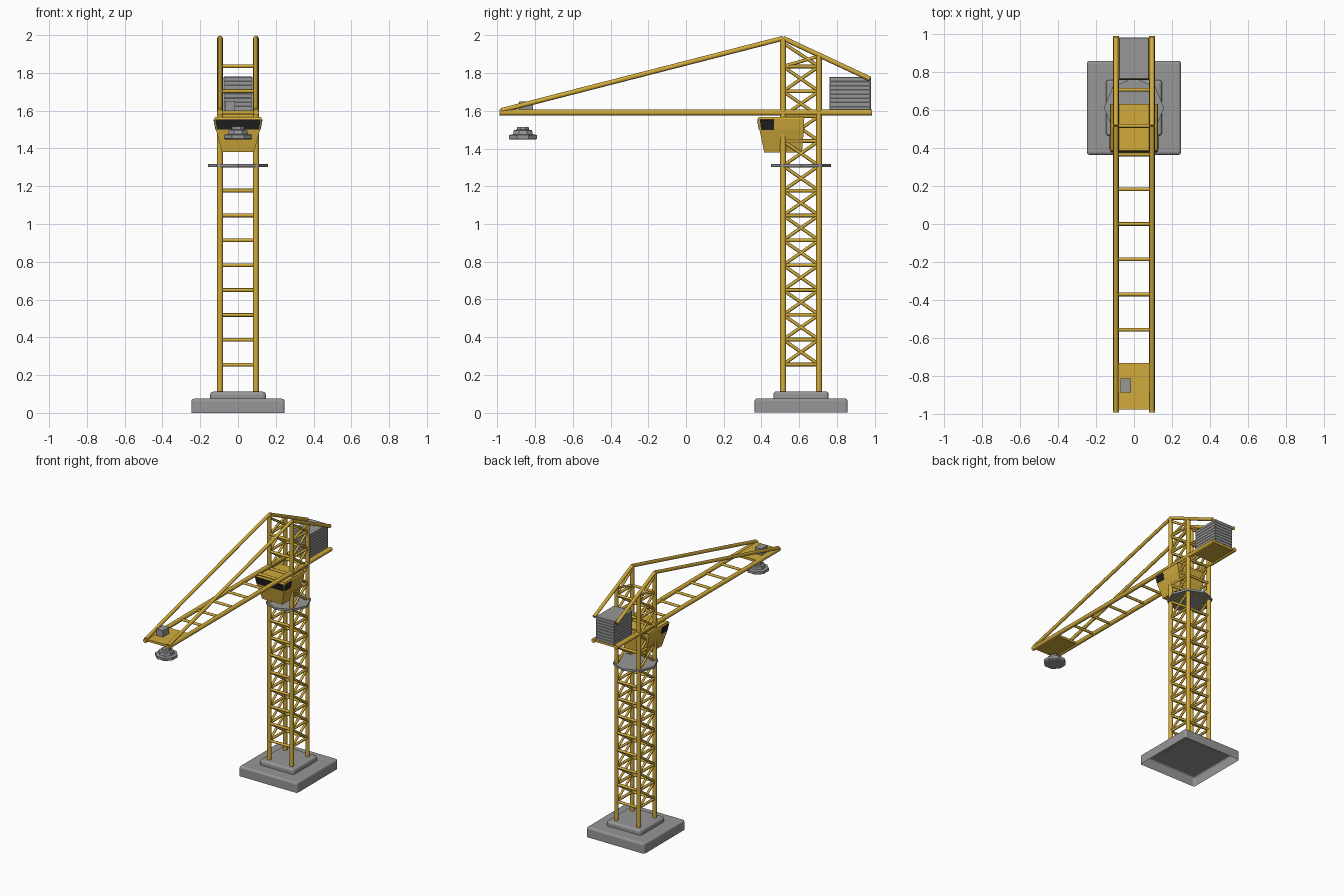
import bpy, bmesh, math
from mathutils import Vector, Matrix

if "Cube" in bpy.data.objects:
    bpy.data.objects.remove(bpy.data.objects["Cube"])


def material(name, color):
    m = bpy.data.materials.new(name)
    m.diffuse_color = color
    m.use_nodes = True
    m.node_tree.nodes["Principled BSDF"].inputs["Base Color"].default_value = m.diffuse_color
    return m


YELLOW = material("yellow_paint", (0.64, 0.41, 0.045, 1))
GREY = material("dark_grey", (0.31, 0.31, 0.31, 1))
BLACK = material("dark_glass", (0.015, 0.015, 0.015, 1))


def finish(name, bm, mat=GREY):
    bmesh.ops.recalc_face_normals(bm, faces=bm.faces[:])
    me = bpy.data.meshes.new(name)
    bm.to_mesh(me)
    bm.free()
    ob = bpy.data.objects.new(name, me)
    bpy.context.collection.objects.link(ob)
    me.materials.append(mat)
    return ob


def add_rod(bm, a, b, r, sides=10):
    a, b = Vector(a), Vector(b)
    d = b - a
    mtx = Matrix.Translation((a + b) / 2) @ d.to_track_quat('Z', 'Y').to_matrix().to_4x4()
    res = bmesh.ops.create_cone(bm, cap_ends=True, segments=sides, radius1=r, radius2=r,
                                depth=d.length, matrix=mtx)
    for f in {f for v in res["verts"] for f in v.link_faces}:
        f.smooth = len(f.verts) == 4
    for e in {e for v in res["verts"] for e in v.link_edges}:
        e.smooth = all(f.smooth for f in e.link_faces)


def rods(name, segs, r, sides=10):
    bm = bmesh.new()
    for a, b in segs:
        add_rod(bm, a, b, r, sides)
    return finish(name, bm, YELLOW)


def box(name, lo, hi, mat=GREY, bevel=0, segments=3, open_bottom=False):
    lo, hi = Vector(lo), Vector(hi)
    bm = bmesh.new()
    bmesh.ops.create_cube(bm, size=1, matrix=Matrix.Translation((lo + hi) / 2)
                          @ Matrix.Diagonal((*(hi - lo), 1)))
    if open_bottom:
        low = [f for f in bm.faces if f.calc_center_median().z < lo.z + 1e-4]
        bmesh.ops.delete(bm, geom=low, context='FACES_ONLY')
    if bevel:
        edges = [e for e in bm.edges if max(v.co.z for v in e.verts) > lo.z + 1e-4]
        bmesh.ops.bevel(bm, geom=edges, offset=bevel, segments=segments, profile=0.5,
                        affect='EDGES')
    return finish(name, bm, mat)


def lathe(name, profile, center, sides, turn=0):
    bm = bmesh.new()
    rings = []
    for r, z in profile:
        angles = [2 * math.pi * i / sides + turn for i in range(sides)]
        rings.append([bm.verts.new((center[0] + r * math.cos(a),
                                    center[1] + r * math.sin(a), z)) for a in angles])
    for p, q in zip(rings, rings[1:]):
        for i in range(sides):
            j = (i + 1) % sides
            bm.faces.new((p[i], p[j], q[j], q[i]))
    bm.faces.new(rings[0])
    bm.faces.new(rings[-1])
    return finish(name, bm)


X, YF, YR = 0.095, 0.515, 0.705
CY = 0.61

# Foundation: hollow slab with a smaller plinth
box("foundation_slab", (-0.247, CY - 0.247, 0), (0.247, CY + 0.247, 0.075),
    bevel=0.014, open_bottom=True)
box("foundation_plinth", (-0.147, CY - 0.147, 0.07), (0.147, CY + 0.147, 0.112), bevel=0.016)

# Mast posts
apex = 1.985
rods("mast_posts", [((x, y, 0.1), (x, y, top)) for x in (-X, X)
                    for y, top in ((YF, apex), (YR, 1.89))], 0.016)

# Mast rungs and cross bracing
step = 0.1317
levels = [0.255 + step * i for i in range(13)]
rungs, braces = [], []
for z in levels:
    rungs += [((-X, y, z), (X, y, z)) for y in (YF, YR)]
    rungs += [((x, YF, z), (x, YR, z)) for x in (-X, X)]
for x in (-X, X):
    for z in levels[:-1]:
        braces += [((x, YF, z), (x, YR, z + step)), ((x, YR, z), (x, YF, z + step))]
    braces += [((x, YF, levels[-1]), (x, YR, 1.89)), ((x, YR, levels[-1]), (x, YF, 1.96))]
rods("mast_rungs", rungs, 0.01, 8)
rods("mast_bracing", braces, 0.009, 8)

# Octagonal service platform
lathe("service_platform", [(0.158, 1.302), (0.158, 1.318)], (0, CY), 8)

# Jib beams and rungs
ZJ = 1.591
rods("jib_beams", [((x, -0.99, ZJ), (x, 0.987, ZJ)) for x in (-X, X)], 0.016)
rods("jib_rungs", [((-X, y, ZJ), (X, y, ZJ))
                   for y in (-0.555, -0.37, -0.185, 0, 0.182, 0.365, 0.765)], 0.01, 8)

# Tie rods from the mast head
ties = []
for x in (-X, X):
    ties += [((x, YF, apex), (x, -0.98, 1.602)), ((x, YF, apex), (x, 0.975, 1.77))]
rods("tie_rods", ties, 0.013)

# Jib plates and trolley motor
box("jib_tip_plate", (-X, -0.975, 1.583), (X, -0.73, 1.6), YELLOW)
box("counter_jib_plate", (-X, 0.76, 1.583), (X, 0.98, 1.6), YELLOW)
box("trolley_motor", (-0.07, -0.885, 1.595), (-0.015, -0.812, 1.65))

# Counterweight: stacked slabs
for i in range(8):
    z = 1.602 + i * 0.0222
    box(f"counterweight_slab_{i + 1}", (-0.078, 0.76, z), (0.078, 0.98, z + 0.0222),
        bevel=0.003, segments=1)

# Cabin: loops (half width, front y, back y, z) widening upward
cab = [(0.085, 0.415, 0.615, 1.38), (0.117, 0.39, 0.625, 1.5),
       (0.126, 0.38, 0.625, 1.556), (0.122, 0.385, 0.63, 1.567)]
bm = bmesh.new()
loops = [[bm.verts.new(c) for c in ((-w, f, z), (w, f, z), (w, b, z), (-w, b, z))]
         for w, f, b, z in cab]
for p, q in zip(loops, loops[1:]):
    for i in range(4):
        j = (i + 1) % 4
        bm.faces.new((p[i], p[j], q[j], q[i]))
bm.faces.new(loops[0])
bm.faces.new(loops[-1])
finish("cabin", bm, YELLOW)

# Cabin windows: front pane and two side panes just proud of the walls
(w0, f0, _, z0), (w1, f1, _, z1) = cab[1], cab[2]
e = 0.002
bm = bmesh.new()
panes = [[(-w0 + .006, f0 - e, z0), (w0 - .006, f0 - e, z0),
          (w1 - .006, f1 - e, z1 - .003), (-w1 + .006, f1 - e, z1 - .003)]]
for s in (-1, 1):
    panes.append([(s * (w0 + e), f0 + .008, z0), (s * (w0 + e), 0.468, z0),
                  (s * (w1 + e), 0.468, z1 - .003), (s * (w1 + e), f1 + .012, z1 - .003)])
for pane in panes:
    bm.faces.new([bm.verts.new(c) for c in pane])
glass = finish("cabin_windows", bm, BLACK)
solid = glass.modifiers.new("thickness", 'SOLIDIFY')
solid.thickness = 0.003
solid.offset = 0

# Hook block hanging under the jib tip
lathe("hook_block", [(0.072, 1.447), (0.08, 1.452), (0.08, 1.472), (0.057, 1.476),
                     (0.052, 1.497), (0.036, 1.5), (0.033, 1.515)],
      (0, -0.865), 8, math.pi / 8)
